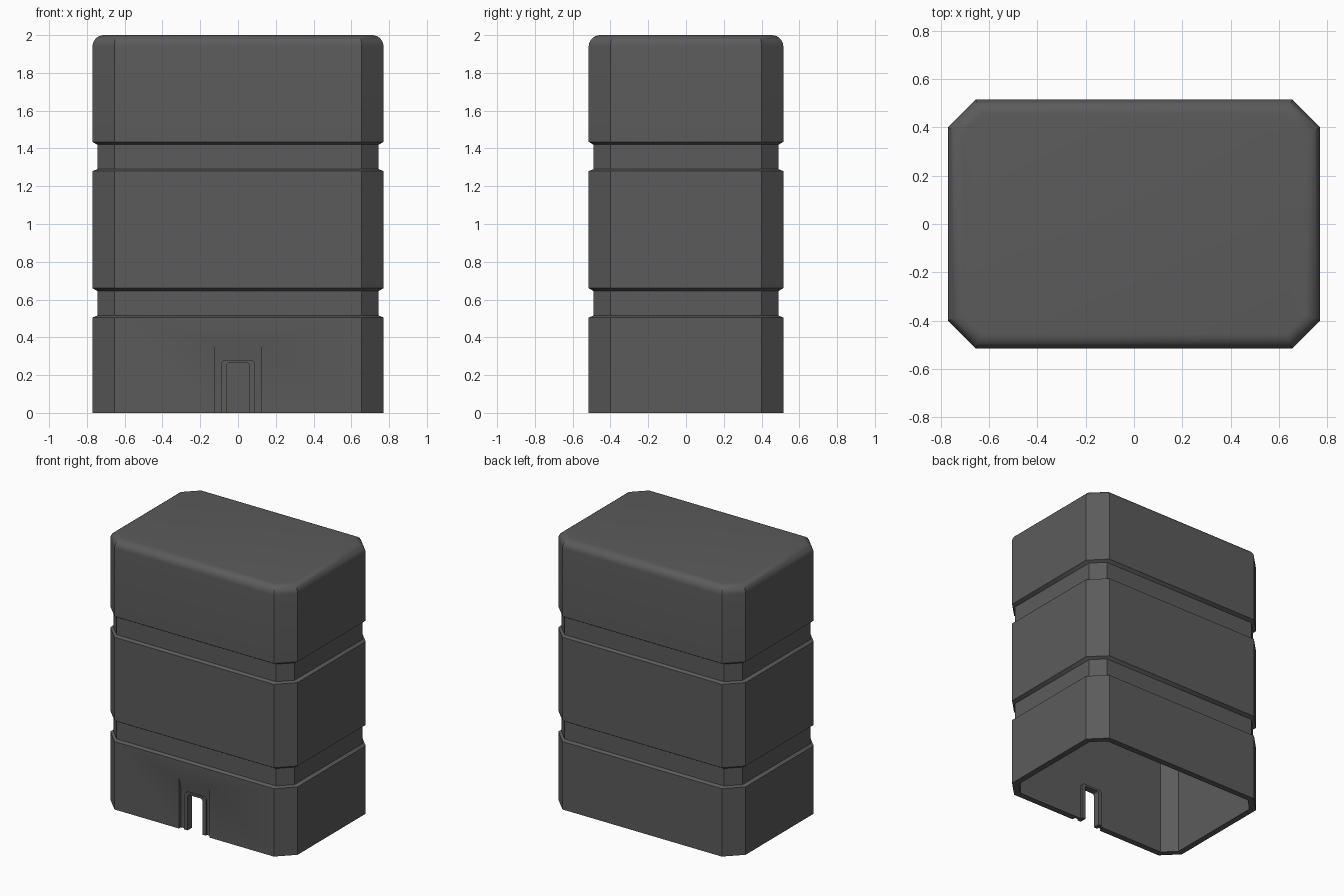
import bpy, bmesh, math

cube = bpy.data.objects.get("Cube")
if cube:
    bpy.data.objects.remove(cube, do_unlink=True)

HX, HY, CUT = 0.77, 0.515, 0.115   # half sizes and corner chamfer
GROOVE, WALL, ROUND = 0.025, 0.045, 0.06

grey = bpy.data.materials.new("dark grey plastic")
grey.use_nodes = True
colour = (0.105, 0.105, 0.105, 1)
grey.diffuse_color = colour
grey.node_tree.nodes["Principled BSDF"].inputs["Base Color"].default_value = colour


def make_object(name, bm):
    bmesh.ops.recalc_face_normals(bm, faces=bm.faces[:])
    mesh = bpy.data.meshes.new(name)
    bm.to_mesh(mesh)
    bm.free()
    mesh.materials.append(grey)
    obj = bpy.data.objects.new(name, mesh)
    bpy.context.collection.objects.link(obj)
    return obj


def activate(obj):
    bpy.ops.object.select_all(action='DESELECT')
    obj.select_set(True)
    bpy.context.view_layer.objects.active = obj


def octagon(inset, z, shift):
    """Chamfered rectangle; shift moves the corners along the sides."""
    ax, ay = HX - CUT - shift, HY - CUT - shift
    ox, oy = HX - inset, HY - inset
    return [(ox, -ay, z), (ox, ay, z), (ax, oy, z), (-ax, oy, z),
            (-ox, ay, z), (-ox, -ay, z), (-ax, -oy, z), (ax, -oy, z)]


def loft(rings):
    bm = bmesh.new()
    loops = [[bm.verts.new(p) for p in ring] for ring in rings]
    for a, b in zip(loops, loops[1:]):
        n = len(a)
        for i in range(n):
            j = (i + 1) % n
            bm.faces.new((a[i], a[j], b[j], b[i]))
    bm.faces.new(loops[0])
    bm.faces.new(loops[-1])
    return bm


def prism(outline, lo, hi, axis):
    """Extrude a 2D outline (with z second) along x or y."""
    def place(t):
        return [(t, u, z) if axis == "x" else (u, t, z) for u, z in outline]
    return loft([place(lo), place(hi)])


def arch(half, top, radius, bottom):
    """Door outline with rounded upper corners."""
    pts = [(-half, bottom)]
    for start, cx in ((180, radius - half), (90, half - radius)):
        for k in range(6):
            a = math.radians(start - 18 * k)
            pts.append((cx + radius * math.cos(a), top - radius + radius * math.sin(a)))
    return pts + [(half, bottom)]


def cut(target, bm):
    cutter = make_object("cutter", bm)
    cutter.hide_render = True
    mod = target.modifiers.new("cut", 'BOOLEAN')
    mod.operation = 'DIFFERENCE'
    mod.solver = 'EXACT'
    mod.object = cutter
    activate(target)
    bpy.ops.object.modifier_apply(modifier=mod.name)
    bpy.data.objects.remove(cutter, do_unlink=True)


# Hollow shell: inside roof, down the inside, round the rim, up the outside
corner = math.tan(math.radians(22.5))
rings = [octagon(WALL, z, WALL * corner) for z in (2 - WALL, 0)]
rings.append(octagon(0, 0, 0))
for base in (0.505, 1.28):
    for inset, dz in ((0, 0), (GROOVE, 0.01), (GROOVE, 0.14), (0, 0.155)):
        rings.append(octagon(inset, base + dz, 0))
for k in range(8):
    a = math.radians(90 * k / 7)
    inset = ROUND * (1 - math.cos(a))
    rings.append(octagon(inset, 2 - ROUND + ROUND * math.sin(a), inset * corner))
shell = make_object("tank_shell", loft(rings))

# Shallow front recess with a sloping top, and the slot through the wall
recess = [(-0.54, -0.1), (-0.49, -0.1), (-0.49, 0.28), (-0.54, 0.48)]
cut(shell, prism(recess, -0.125, 0.125, "x"))
cut(shell, prism(arch(0.085, 0.275, 0.025, -0.1), -0.6, -0.4, "y"))

# Collar lining the slot
collar = make_object("slot_collar", prism(arch(0.09, 0.28, 0.025, 0), -0.505, -0.455, "y"))
cut(collar, prism(arch(0.06, 0.265, 0.015, -0.1), -0.6, -0.4, "y"))

for obj in (shell, collar):
    activate(obj)
    bpy.ops.object.shade_smooth_by_angle(angle=math.radians(30))
